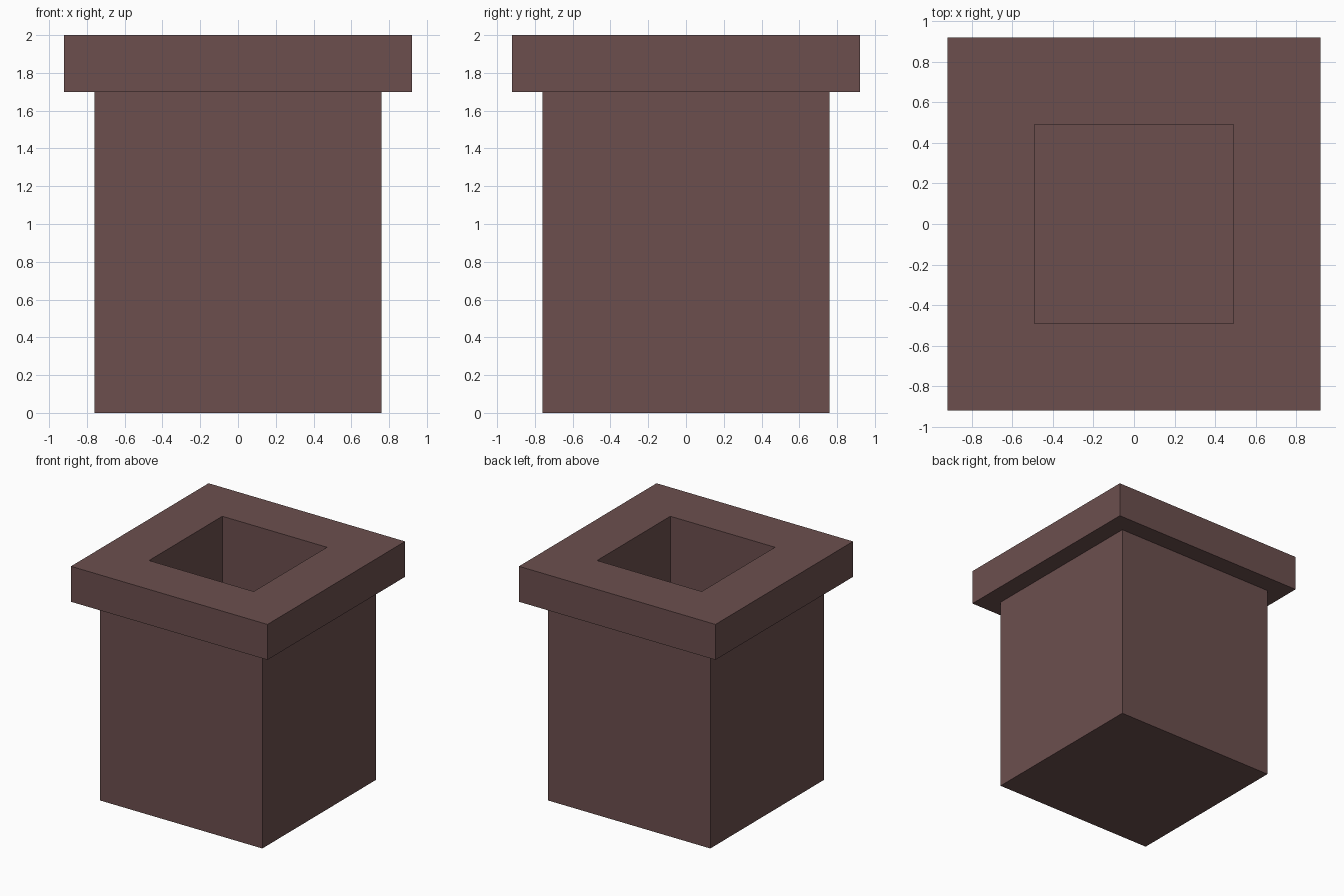
import bpy, bmesh

if "Cube" in bpy.data.objects:
    bpy.data.objects.remove(bpy.data.objects["Cube"])

clay = bpy.data.materials.new("dusty_brown")
clay.diffuse_color = (0.15, 0.078, 0.076, 1.0)
clay.use_nodes = True
clay.node_tree.nodes["Principled BSDF"].inputs["Base Color"].default_value = clay.diffuse_color

# Square profile as (half width, height): body, rim, then hollow inside
profile = [(0.76, 0.0), (0.76, 1.70), (0.92, 1.70), (0.92, 2.0),
           (0.49, 2.0), (0.49, 0.2)]
corners = [(-1, -1), (1, -1), (1, 1), (-1, 1)]

bm = bmesh.new()
rings = [[bm.verts.new((x * r, y * r, z)) for x, y in corners] for r, z in profile]

# Walls between successive square rings
for low, high in zip(rings, rings[1:]):
    for i in range(4):
        j = (i + 1) % 4
        bm.faces.new((low[i], low[j], high[j], high[i]))

# Underside and floor of the hollow
bm.faces.new(rings[0][::-1])
bm.faces.new(rings[-1])
bmesh.ops.recalc_face_normals(bm, faces=bm.faces[:])

mesh = bpy.data.meshes.new("square_rimmed_pot")
bm.to_mesh(mesh)
bm.free()
mesh.materials.append(clay)
pot = bpy.data.objects.new("square_rimmed_pot", mesh)
bpy.context.collection.objects.link(pot)
